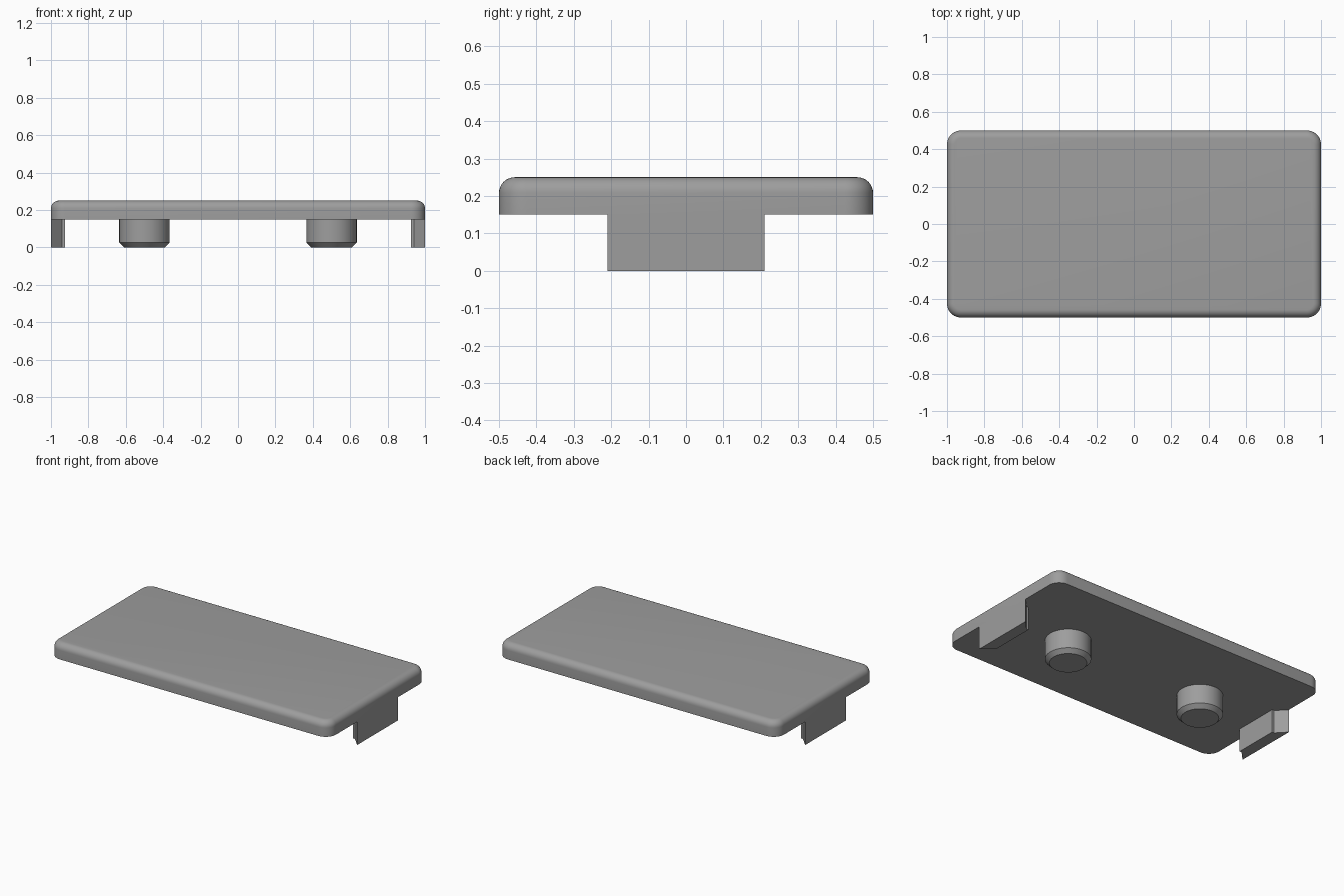
import bpy, bmesh, math

if "Cube" in bpy.data.objects:
    bpy.data.objects.remove(bpy.data.objects["Cube"])

grey = bpy.data.materials.new("plain grey")
grey.diffuse_color = (0.34, 0.34, 0.34, 1)
grey.use_nodes = True
grey.node_tree.nodes["Principled BSDF"].inputs["Base Color"].default_value = grey.diffuse_color


def finish(name, bm, angle=30):
    bmesh.ops.recalc_face_normals(bm, faces=bm.faces)
    mesh = bpy.data.meshes.new(name)
    bm.to_mesh(mesh)
    bm.free()
    mesh.materials.append(grey)
    obj = bpy.data.objects.new(name, mesh)
    bpy.context.collection.objects.link(obj)
    bpy.ops.object.select_all(action='DESELECT')
    obj.select_set(True)
    bpy.context.view_layer.objects.active = obj
    bpy.ops.object.shade_smooth_by_angle(angle=math.radians(angle))
    return obj


def rounded_rect(bm, hx, hy, r, z, steps=10):
    """Ring of vertices around a rectangle with rounded corners."""
    ring = []
    for i, (sx, sy) in enumerate([(1, 1), (-1, 1), (-1, -1), (1, -1)]):
        for k in range(steps + 1):
            a = math.pi / 2 * (i + k / steps)
            ring.append(bm.verts.new((sx * (hx - r) + r * math.cos(a),
                                      sy * (hy - r) + r * math.sin(a), z)))
    return ring


def loft(bm, rings):
    """Skin neighbouring rings and cap both ends."""
    for low, high in zip(rings, rings[1:]):
        n = len(low)
        for i in range(n):
            j = (i + 1) % n
            bm.faces.new((low[i], low[j], high[j], high[i]))
    bm.faces.new(rings[0][::-1])
    bm.faces.new(rings[-1])


# Cover plate: rounded corners in plan, filleted top edge
BOTTOM, TOP, CORNER, FILLET = 0.15, 0.25, 0.075, 0.042
bm = bmesh.new()
rings = [rounded_rect(bm, 1, 0.5, CORNER, BOTTOM)]
for k in range(9):
    a = math.pi / 2 * k / 8
    inset = FILLET * (1 - math.cos(a))
    rings.append(rounded_rect(bm, 1 - inset, 0.5 - inset, CORNER - inset,
                              TOP - FILLET + FILLET * math.sin(a)))
loft(bm, rings)
finish("cover_plate", bm)

for side, label in ((-1, "left"), (1, "right")):
    # Round peg with a chamfered lower rim
    bm = bmesh.new()
    rings = []
    for r, z in ((0.11, 0), (0.135, 0.025), (0.135, BOTTOM)):
        rings.append([bm.verts.new((side * 0.5 + r * math.cos(math.tau * i / 48),
                                    r * math.sin(math.tau * i / 48), z))
                      for i in range(48)])
    loft(bm, rings)
    finish(label + "_peg", bm)

    # End tab: flush outside, ends taper inwards to a narrow inner lip
    bm = bmesh.new()
    half = [(1.0, 0.21), (0.94, 0.147), (0.925, 0.147)]
    outline = half + [(x, -y) for x, y in reversed(half)]
    loft(bm, [[bm.verts.new((side * x, y, z)) for x, y in outline]
              for z in (0, BOTTOM)])
    finish(label + "_end_tab", bm)
